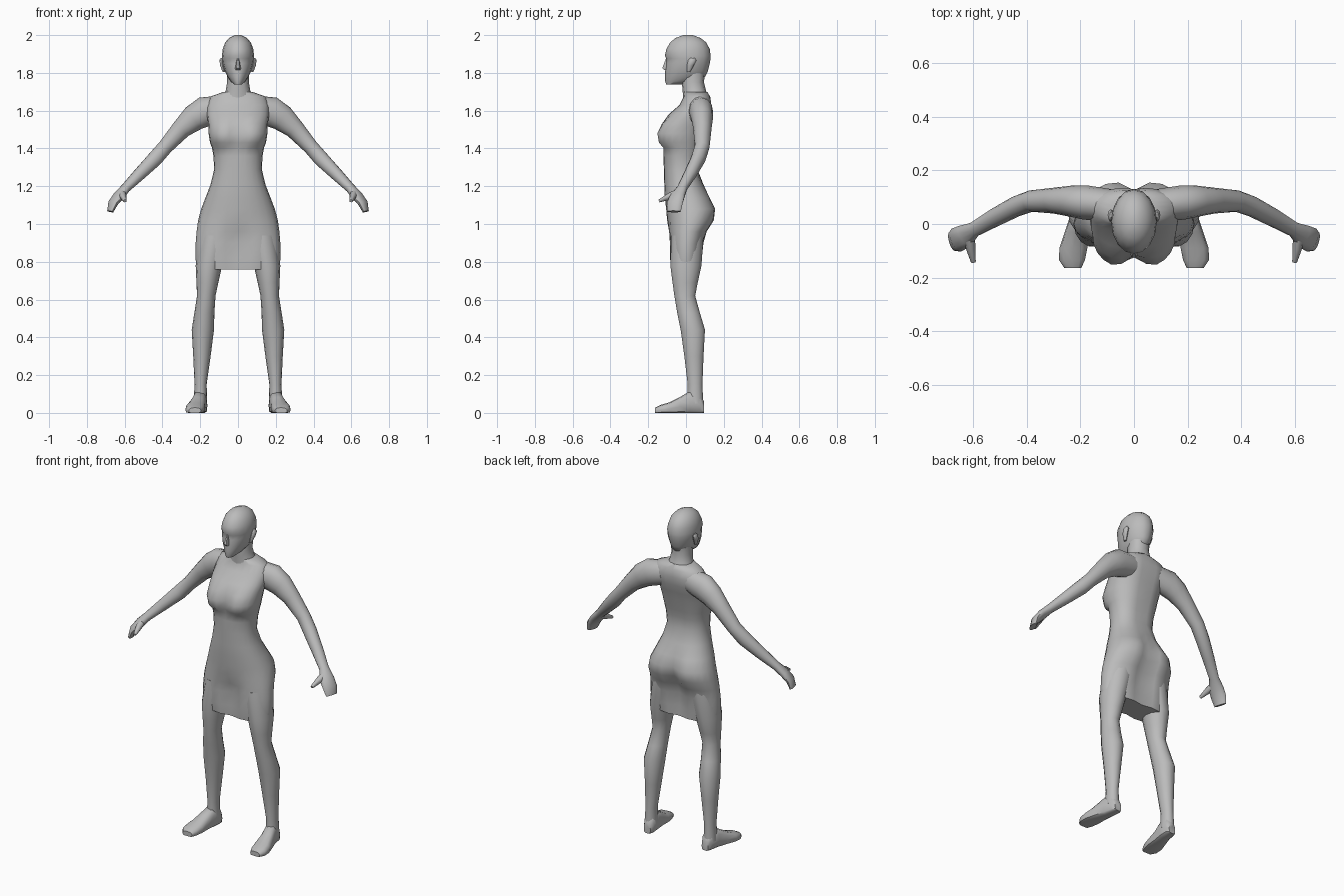
import bpy, bmesh, math
from mathutils import Vector

grey = bpy.data.materials.new("plain grey")
grey.diffuse_color = (0.5, 0.5, 0.5, 1)


def spow(v, e):
    return math.copysign(abs(v) ** e, v)


def loft(name, rings, mirror=False, angle=50):
    """Skin a list of equal-length point rings and cap both ends."""
    bm = bmesh.new()
    rows = [[bm.verts.new(p) for p in r] for r in rings]
    n = len(rows[0])
    for a, b in zip(rows, rows[1:]):
        for i in range(n):
            j = (i + 1) % n
            bm.faces.new((a[i], a[j], b[j], b[i]))
    bm.faces.new(rows[0][::-1])
    bm.faces.new(rows[-1])
    bmesh.ops.recalc_face_normals(bm, faces=bm.faces)
    me = bpy.data.meshes.new(name)
    bm.to_mesh(me)
    bm.free()
    ob = bpy.data.objects.new(name, me)
    bpy.context.collection.objects.link(ob)
    me.materials.append(grey)
    me.shade_smooth()
    me.set_sharp_from_angle(angle=math.radians(angle))
    if mirror:
        m = ob.modifiers.new("mirror", "MIRROR")
        m.use_mirror_merge = False
    return ob


def level_ring(z, hw, yf, yb, df=0, db=0, cx=0, e=0.9, n=24, w=0.045):
    """Horizontal oval; df and db press a groove into the front and back middle."""
    pts = []
    for i in range(n):
        t = math.tau * i / n
        c, s = spow(math.cos(t), e), spow(math.sin(t), e)
        y = (yf + yb) / 2 + s * (yb - yf) / 2
        g = math.exp(-(hw * c / w) ** 2)
        y += df * g if s < -0.3 else (-db * g if s > 0.3 else 0)
        pts.append((cx + hw * c, y, z))
    return pts


def tube_rings(path, n=12):
    """Rings across a path of (x, y, z, height radius, width radius)."""
    P = [Vector(p[:3]) for p in path]
    out = []
    for k, p in enumerate(path):
        t = (P[min(k + 1, len(P) - 1)] - P[max(k - 1, 0)]).normalized()
        side = t.cross(Vector((0, 0, 1))).normalized()
        up = side.cross(t)
        out.append([P[k] + up * p[3] * math.sin(math.tau * i / n)
                    + side * p[4] * math.cos(math.tau * i / n) for i in range(n)])
    return out


# Torso, hips and skirt: z, half width, front y, back y, front groove, back groove
torso = [
    (0.76, 0.215, -0.082, 0.082, 0.015, 0.015),
    (0.82, 0.226, -0.090, 0.090, 0.025, 0.03),
    (0.90, 0.224, -0.092, 0.100, 0.035, 0.04),
    (0.96, 0.219, -0.095, 0.118, 0.02, 0.04),
    (1.02, 0.211, -0.100, 0.158, 0.0, 0.045),
    (1.08, 0.195, -0.105, 0.166, 0.0, 0.04),
    (1.14, 0.172, -0.112, 0.132, 0.0, 0.015),
    (1.21, 0.145, -0.115, 0.092, 0.0, 0.0),
    (1.29, 0.126, -0.117, 0.068, 0.0, 0.01),
    (1.36, 0.130, -0.120, 0.075, 0.0, 0.01),
    (1.405, 0.138, -0.128, 0.085, 0.01, 0.01),
    (1.43, 0.148, -0.160, 0.092, 0.035, 0.01),
    (1.48, 0.156, -0.170, 0.105, 0.05, 0.012),
    (1.53, 0.158, -0.140, 0.120, 0.025, 0.012),
    (1.58, 0.165, -0.092, 0.135, 0.0, 0.012),
    (1.63, 0.165, -0.035, 0.140, 0.0, 0.01),
    (1.675, 0.145, -0.012, 0.128, 0.0, 0.0),
    (1.70, 0.075, -0.010, 0.112, 0.0, 0.0),
]
loft("torso_and_skirt", [level_ring(*r) for r in torso])

# Neck
neck = [(1.66, 0.085, -0.015, 0.12), (1.71, 0.064, -0.018, 0.105),
        (1.75, 0.058, -0.022, 0.095), (1.80, 0.058, -0.02, 0.10)]
loft("neck", [level_ring(*r, n=12) for r in neck])

# Head, from chin to crown
head = [
    (1.738, 0.020, -0.105, -0.03), (1.755, 0.038, -0.110, 0.05),
    (1.778, 0.055, -0.110, 0.100), (1.81, 0.070, -0.110, 0.116),
    (1.85, 0.081, -0.106, 0.126), (1.875, 0.084, -0.104, 0.130),
    (1.89, 0.085, -0.112, 0.130), (1.925, 0.081, -0.104, 0.126),
    (1.96, 0.069, -0.085, 0.108), (1.985, 0.046, -0.055, 0.077),
    (2.0, 0.016, -0.015, 0.035),
]
loft("head", [level_ring(*r, e=1.0, n=16) for r in head])

# Nose wedge
nose = [(1.815, 0.014, -0.118, -0.09), (1.825, 0.015, -0.128, -0.09),
        (1.875, 0.006, -0.108, -0.09)]
loft("nose", [level_ring(*r, e=1.0, n=6) for r in nose])

# Ears
ear = [(1.805, 0.007, 0.005, 0.022, 0, 0, 0.075), (1.84, 0.012, 0.005, 0.042, 0, 0, 0.083),
       (1.868, 0.012, 0.012, 0.055, 0, 0, 0.086), (1.88, 0.005, 0.025, 0.045, 0, 0, 0.085)]
loft("ears", [level_ring(*r, e=1.0, n=8) for r in ear], True)

# Arms with flattened hands
arm = [
    (0.09, 0.070, 1.61, 0.070, 0.060), (0.18, 0.080, 1.593, 0.080, 0.064),
    (0.235, 0.085, 1.560, 0.070, 0.058), (0.30, 0.087, 1.503, 0.052, 0.048),
    (0.385, 0.085, 1.408, 0.040, 0.040), (0.44, 0.065, 1.345, 0.042, 0.038),
    (0.52, 0.023, 1.265, 0.034, 0.034), (0.595, -0.020, 1.190, 0.025, 0.028),
    (0.630, -0.045, 1.150, 0.025, 0.044), (0.662, -0.060, 1.110, 0.022, 0.046),
    (0.676, -0.064, 1.066, 0.014, 0.038),
]
loft("arms", tube_rings(arm), True)

# Thumbs
thumb = [(0.615, -0.040, 1.165, 0.022, 0.022), (0.608, -0.090, 1.145, 0.018, 0.018),
         (0.598, -0.142, 1.122, 0.008, 0.009)]
loft("thumbs", tube_rings(thumb, 8), True)

# Legs: z, radius, front y, back y, grooves, centre x
leg = [
    (0.05, 0.036, 0.005, 0.092, 0, 0, 0.199), (0.15, 0.032, 0.008, 0.088, 0, 0, 0.198),
    (0.30, 0.046, -0.010, 0.094, 0, 0, 0.191), (0.44, 0.059, -0.030, 0.102, 0, 0, 0.186),
    (0.53, 0.053, -0.048, 0.075, 0, 0, 0.178), (0.62, 0.049, -0.063, 0.050, 0, 0, 0.168),
    (0.69, 0.058, -0.073, 0.064, 0, 0, 0.162), (0.78, 0.070, -0.085, 0.084, 0, 0, 0.154),
    (0.94, 0.085, -0.080, 0.095, 0, 0, 0.12),
]
loft("legs", [level_ring(*r, e=1.0, n=14) for r in leg], True)

# Feet: y, centre x, half width, top height, flattened onto the ground
foot = [
    (0.096, 0.195, 0.022, 0.06), (0.075, 0.196, 0.034, 0.10), (0.02, 0.203, 0.038, 0.115),
    (-0.03, 0.215, 0.043, 0.085), (-0.09, 0.226, 0.052, 0.055),
    (-0.135, 0.231, 0.048, 0.042), (-0.163, 0.228, 0.032, 0.028),
]
loft("feet", [[(cx + hw * spow(math.cos(math.tau * i / 12), 0.7), y,
                max(0, h * (0.4 + 0.6 * spow(math.sin(math.tau * i / 12), 0.9))))
               for i in range(12)] for y, cx, hw, h in foot], True, 45)
